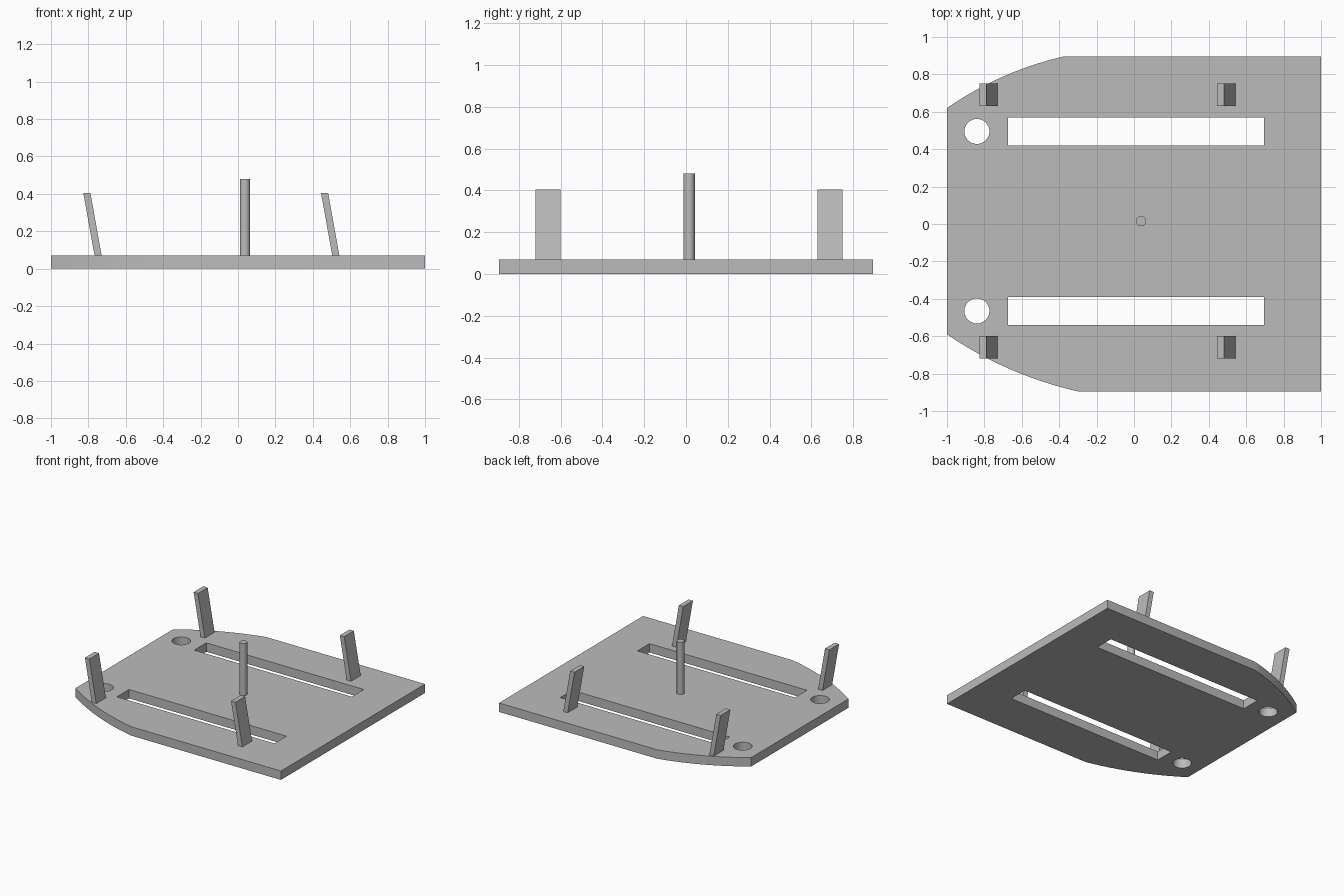
import bpy, bmesh
from math import sin, cos, pi, radians

if "Cube" in bpy.data.objects:
    bpy.data.objects.remove(bpy.data.objects["Cube"], do_unlink=True)

THICK = 0.07

grey = bpy.data.materials.new("plain grey")
grey.use_nodes = True
grey.diffuse_color = (0.5, 0.5, 0.5, 1)
grey.node_tree.nodes["Principled BSDF"].inputs["Base Color"].default_value = (0.5, 0.5, 0.5, 1)


def finish(obj):
    """Assign the material and smooth only the round surfaces."""
    obj.data.materials.clear()
    obj.data.materials.append(grey)
    bpy.ops.object.select_all(action='DESELECT')
    obj.select_set(True)
    bpy.context.view_layer.objects.active = obj
    bpy.ops.object.shade_smooth_by_angle(angle=radians(30))


def arc(a, b, bulge, n=12):
    """Shallow arc from a to b, bulging to the right of the direction a-b."""
    dx, dy = b[0] - a[0], b[1] - a[1]
    length = (dx * dx + dy * dy) ** 0.5
    pts = []
    for i in range(n + 1):
        t = i / n
        off = 4 * bulge * t * (1 - t) / length
        pts.append((a[0] + dx * t + dy * off, a[1] + dy * t - dx * off))
    return pts


def circle(x, y, r, n=32):
    return [(x + r * cos(2 * pi * i / n), y + r * sin(2 * pi * i / n)) for i in range(n)]


def rect(x0, x1, y0, y1):
    return [(x0, y0), (x1, y0), (x1, y1), (x0, y1)]


# Base plate: outline with curved corners, two slots and two round holes
outline = (arc((-1, -0.59), (-0.30, -0.895), 0.036)
           + [(1, -0.895), (1, 0.895)]
           + arc((-0.38, 0.895), (-1, 0.62), 0.032))
loops = [outline]
for y in (-0.465, 0.495):
    loops.append(rect(-0.675, 0.695, y - 0.075, y + 0.075))
    loops.append(circle(-0.84, y, 0.067))

curve = bpy.data.curves.new("base_plate", 'CURVE')
curve.dimensions = '2D'
curve.fill_mode = 'BOTH'
curve.extrude = THICK / 2
for pts in loops:
    spline = curve.splines.new('POLY')
    spline.points.add(len(pts) - 1)
    for point, (x, y) in zip(spline.points, pts):
        point.co = (x, y, 0, 1)
    spline.use_cyclic_u = True
plate = bpy.data.objects.new("base_plate", curve)
plate.location.z = THICK / 2
bpy.context.collection.objects.link(plate)
bpy.ops.object.select_all(action='DESELECT')
plate.select_set(True)
bpy.context.view_layer.objects.active = plate
bpy.ops.object.convert(target='MESH')
plate = bpy.context.object
bm = bmesh.new()
bm.from_mesh(plate.data)
bmesh.ops.remove_doubles(bm, verts=bm.verts, dist=1e-5)
bmesh.ops.recalc_face_normals(bm, faces=bm.faces)
bm.to_mesh(plate.data)
bm.free()
finish(plate)

# Four flat posts, sheared toward -x
for end, x in (("right", -0.748), ("left", 0.523)):
    for side, y in (("front", -0.66), ("back", 0.69)):
        bm = bmesh.new()
        bmesh.ops.create_cube(bm, size=1)
        for v in bm.verts:
            top = v.co.z > 0
            v.co.x = x + v.co.x * 0.038 - (0.06 if top else 0)
            v.co.y = y + v.co.y * 0.12
            v.co.z = 0.405 if top else THICK
        mesh = bpy.data.meshes.new(f"{side}_{end}_post")
        bm.to_mesh(mesh)
        bm.free()
        post = bpy.data.objects.new(mesh.name, mesh)
        bpy.context.collection.objects.link(post)
        finish(post)

# Thin central pin
bpy.ops.mesh.primitive_cylinder_add(vertices=32, radius=0.027, depth=0.48 - THICK,
                                    location=(0.037, 0.015, (0.48 + THICK) / 2))
pin = bpy.context.object
pin.name = "center_pin"
finish(pin)
